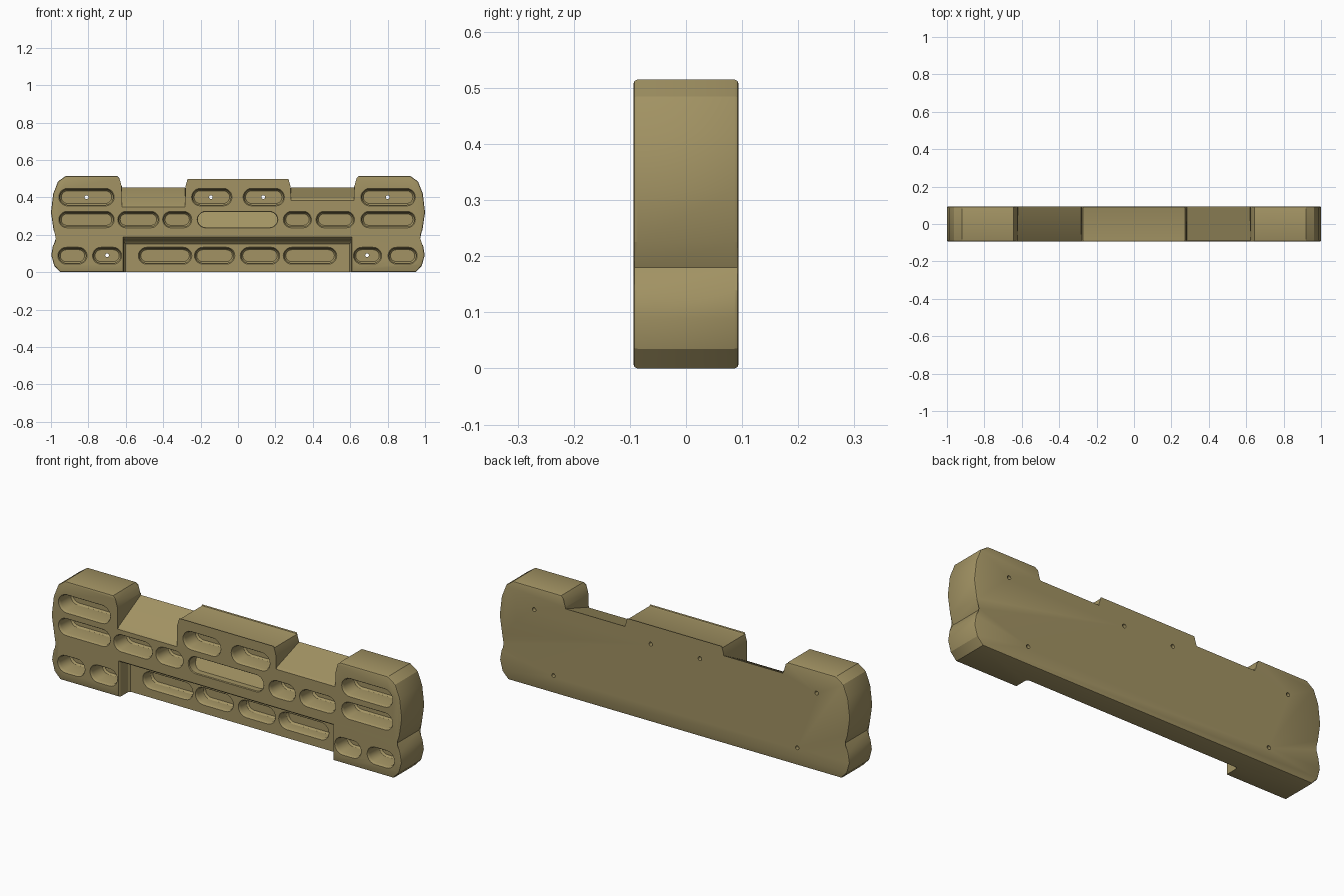
import bpy
import bmesh
import math

cube = bpy.data.objects.get("Cube")
if cube:
    bpy.data.objects.remove(cube, do_unlink=True)

FRONT, BACK = -0.094, 0.094
RECESS = -0.014  # depth plane of the lower recess

tan = bpy.data.materials.new("wood tan")
tan.use_nodes = True
tan.diffuse_color = (0.36, 0.29, 0.125, 1)
tan.node_tree.nodes["Principled BSDF"].inputs["Base Color"].default_value = tan.diffuse_color


def loft(bm, rings):
    """Closed solid from a list of (y, [(x, z), ...]) rings."""
    loops = [[bm.verts.new((x, y, z)) for x, z in pts] for y, pts in rings]
    n = len(loops[0])
    for a, b in zip(loops, loops[1:]):
        for i in range(n):
            j = (i + 1) % n
            bm.faces.new((a[i], a[j], b[j], b[i]))
    bm.faces.new(loops[0])
    bm.faces.new(loops[-1][::-1])


def make(name, bm):
    bmesh.ops.recalc_face_normals(bm, faces=bm.faces)
    mesh = bpy.data.meshes.new(name)
    bm.to_mesh(mesh)
    bm.free()
    mesh.materials.append(tan)
    obj = bpy.data.objects.new(name, mesh)
    bpy.context.scene.collection.objects.link(obj)
    return obj


def stadium(x0, x1, zc, r, grow=0.0, steps=10):
    """Slot outline with round ends."""
    pts = []
    for cx, start in ((x1 - r, -90), (x0 + r, 90)):
        for i in range(steps + 1):
            a = math.radians(start + 180 * i / steps)
            pts.append((cx + (r + grow) * math.cos(a), zc + (r + grow) * math.sin(a)))
    return pts


# Board body, extruded from its outline with softened front and back rims
right = [(0.95, 0), (0.983, 0.035), (0.998, 0.09), (0.99, 0.14), (0.965, 0.18),
         (0.986, 0.225), (1.0, 0.32), (0.988, 0.42), (0.962, 0.485), (0.92, 0.515),
         (0.645, 0.515), (0.63, 0.49)]
outline = right + [(-x, z) for x, z in reversed(right)]
bm = bmesh.new()
loft(bm, [(FRONT, outline), (BACK, outline)])
rims = [e for e in bm.edges if abs(e.verts[0].co.y - e.verts[1].co.y) < 0.01]
bmesh.ops.bevel(bm, geom=rims, offset=0.008, segments=2, affect='EDGES', profile=0.5)
board = make("grip_board", bm)

# Sloped top ledges, the left and right ones of different steepness
bm = bmesh.new()
for side, z_front in ((-1, 0.355), (1, 0.39)):
    slope = (0.453 - z_front) / (BACK - FRONT)

    def ring(y, drop=0.0):
        z = z_front + slope * (y - FRONT) - drop
        pts = [(0.283, z), (0.62, z), (0.622, 0.458), (0.66, 0.6), (0.24, 0.6), (0.281, 0.458)]
        return y, [(side * x, h) for x, h in pts]

    loft(bm, [ring(-0.12, 0.025), ring(-0.085), ring(0.12)])
ledges = make("ledge_cutter", bm)

# Wide lower recess with a sloping ceiling
bm = bmesh.new()


def recess_ring(y, top, grow=0.0):
    return y, [(-0.61 - grow, -0.1), (0.605 + grow, -0.1), (0.605 + grow, top), (-0.61 - grow, top)]


loft(bm, [recess_ring(-0.12, 0.21, 0.02), recess_ring(FRONT + 0.008, 0.18),
          recess_ring(RECESS - 0.012, 0.163), recess_ring(RECESS, 0.15, -0.008)])
recess = make("recess_cutter", bm)

# Finger pockets, with flared rims
TOP, MIDDLE, LOW = (0.401, 0.044), (0.281, 0.041), (0.088, 0.042)
rows = [
    (TOP, FRONT, 0.1, [(-0.955, -0.665), (-0.245, -0.035), (0.03, 0.245), (0.66, 0.945)]),
    (MIDDLE, FRONT, 0.1, [(-0.955, -0.665), (-0.64, -0.425), (-0.4, -0.25), (0.245, 0.39),
                          (0.42, 0.62), (0.66, 0.945)]),
    (LOW, FRONT, 0.1, [(-0.96, -0.81), (-0.775, -0.625), (0.62, 0.765), (0.805, 0.955)]),
    (LOW, RECESS, 0.065, [(-0.53, -0.25), (-0.23, -0.02), (0.015, 0.22), (0.245, 0.525)]),
]
bm = bmesh.new()
for (zc, r), face, depth, spans in rows:
    for x0, x1 in spans:
        levels = [(-0.006, 0.008), (0.004, 0.0), (0.012, -0.003), (depth - 0.01, -0.003), (depth, -0.01)]
        loft(bm, [(face + d, stadium(x0, x1, zc, r, g)) for d, g in levels])

# Central pocket with a back wall that leans away upward
zc, r = MIDDLE
slot = stadium(-0.215, 0.21, zc, r)
loft(bm, [(FRONT - 0.006, stadium(-0.215, 0.21, zc, r, 0.008)), (FRONT + 0.004, slot),
          (FRONT + 0.06, slot)])
bm.verts.ensure_lookup_table()
for v in bm.verts[-len(slot):]:
    v.co.y += 0.6 * (v.co.z - zc)
pockets = make("pocket_cutter", bm)

# Screw holes running through to the back
bm = bmesh.new()
for x, z in ((-0.81, 0.401), (-0.145, 0.401), (0.135, 0.401), (0.8, 0.401), (-0.7, 0.09), (0.69, 0.09)):
    hole = stadium(x - 0.01, x + 0.01, z, 0.01)
    hole = hole[:10] + hole[11:21]
    loft(bm, [(-0.05, hole), (0.15, hole)])
holes = make("hole_cutter", bm)

# Carve the board and drop the cutters
cutters = (ledges, recess, pockets, holes)
for cutter in cutters:
    cutter.hide_render = True
    mod = board.modifiers.new(cutter.name, 'BOOLEAN')
    mod.operation = 'DIFFERENCE'
    mod.solver = 'EXACT'
    mod.object = cutter
bpy.context.view_layer.update()
carved = bpy.data.meshes.new_from_object(board.evaluated_get(bpy.context.evaluated_depsgraph_get()))
board.modifiers.clear()
board.data = carved
carved.materials.clear()
carved.materials.append(tan)
for poly in carved.polygons:
    poly.material_index = 0
for cutter in cutters:
    bpy.data.objects.remove(cutter, do_unlink=True)

bpy.ops.object.select_all(action='DESELECT')
board.select_set(True)
bpy.context.view_layer.objects.active = board
bpy.ops.object.shade_smooth_by_angle(angle=math.radians(25))
